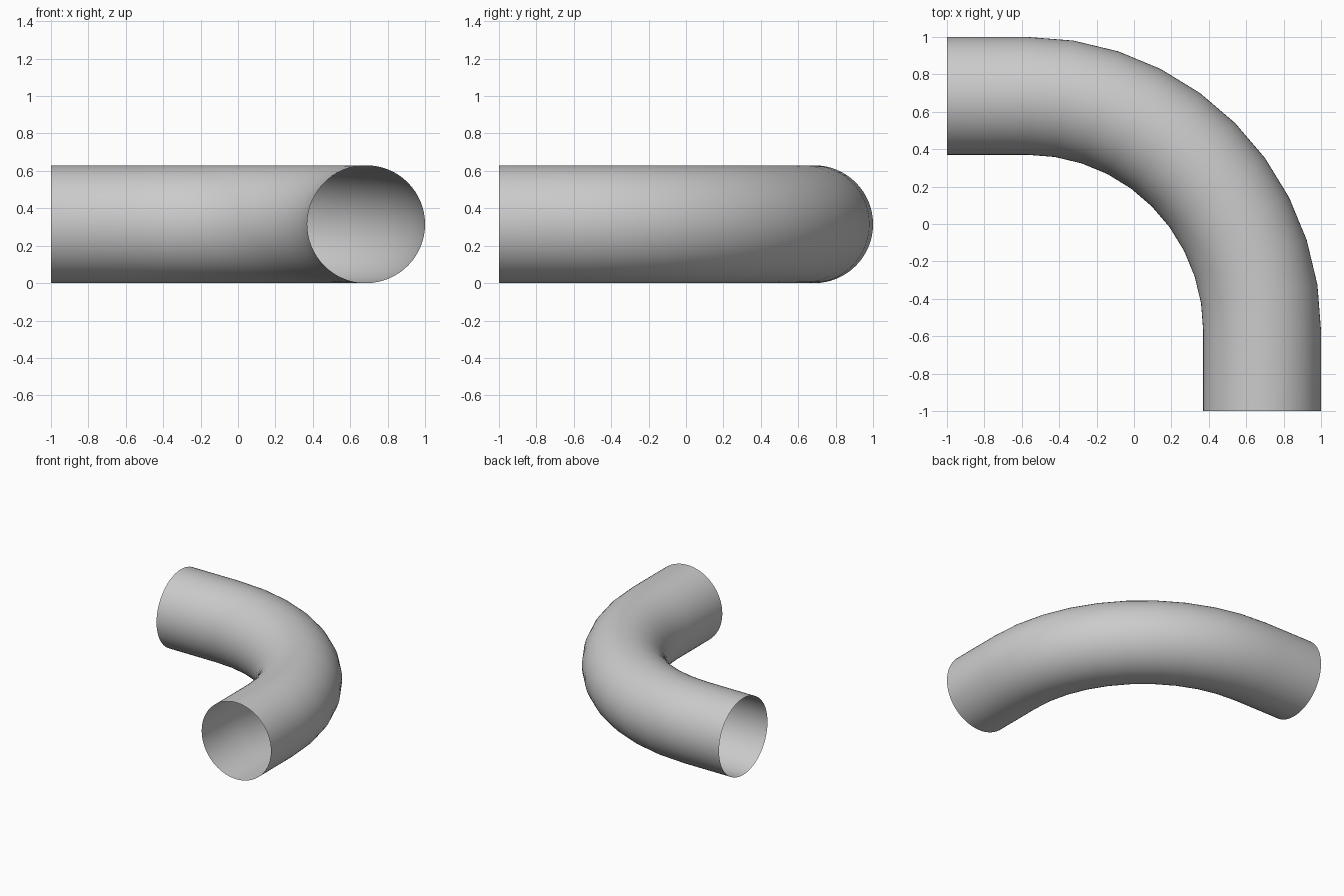
import bpy, bmesh
from math import sin, cos, pi, radians

if "Cube" in bpy.data.objects:
    bpy.data.objects.remove(bpy.data.objects["Cube"])

R = 0.315            # tube radius
BEND = 1.255         # bend radius of the centre line
C = 1 - R - BEND     # bend centre on x and y
SIDES, STEPS = 64, 10

# Sections: centre and outward direction angle, from left end to front end
path = [(-1.0, C + BEND, pi / 2)]
for i in range(STEPS + 1):
    a = pi / 2 * (1 - i / STEPS)
    path.append((C + BEND * cos(a), C + BEND * sin(a), a))
path.append((C + BEND, -1.0, 0.0))

# Open-ended bent tube
bm = bmesh.new()
rings = []
for x, y, a in path:
    ring = []
    for j in range(SIDES):
        t = 2 * pi * j / SIDES
        ring.append(bm.verts.new((x + R * cos(t) * cos(a),
                                  y + R * cos(t) * sin(a),
                                  R + R * sin(t))))
    rings.append(ring)
for r0, r1 in zip(rings, rings[1:]):
    for j in range(SIDES):
        k = (j + 1) % SIDES
        bm.faces.new((r0[j], r0[k], r1[k], r1[j]))
# Point the normals away from the centre line
f = bm.faces[:][0]
f.normal_update()
if f.normal.y < 0:
    bmesh.ops.reverse_faces(bm, faces=bm.faces[:])

mesh = bpy.data.meshes.new("pipe_elbow")
bm.to_mesh(mesh)
bm.free()
pipe = bpy.data.objects.new("pipe_elbow", mesh)
bpy.context.collection.objects.link(pipe)
bpy.context.view_layer.objects.active = pipe
pipe.select_set(True)
bpy.ops.object.shade_smooth_by_angle(angle=radians(30))
